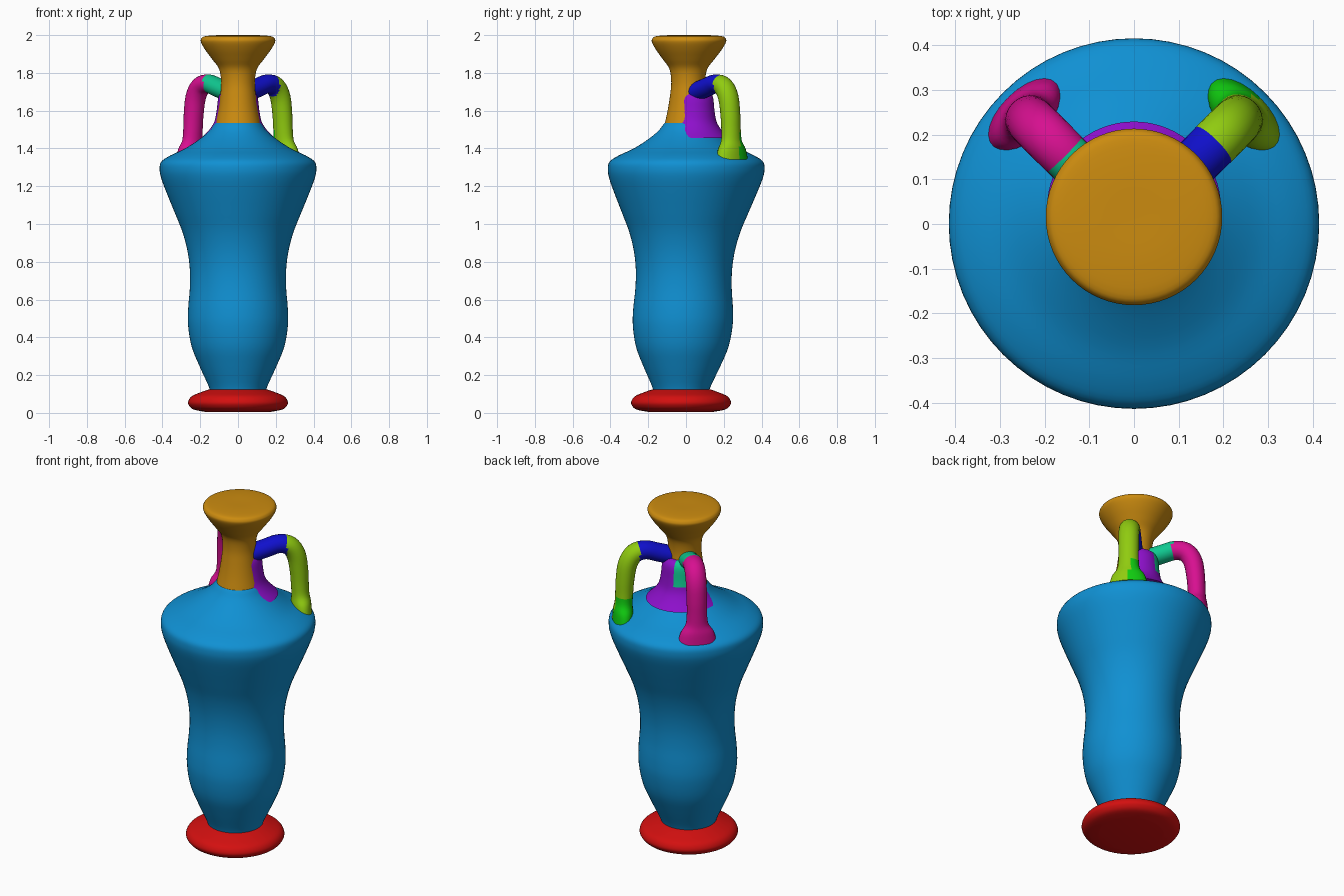
import bpy, bmesh, math
from mathutils import Vector

cube = bpy.data.objects.get("Cube")
if cube:
    bpy.data.objects.remove(cube, do_unlink=True)


def material(name, r, g, b):
    m = bpy.data.materials.new(name)
    m.use_nodes = True
    m.diffuse_color = (r, g, b, 1)
    m.node_tree.nodes["Principled BSDF"].inputs["Base Color"].default_value = (r, g, b, 1)
    return m


LOW = 0.005
blue = material("blue", LOW, 0.28, 0.65)
orange = material("orange", 0.6, 0.26, LOW)
red = material("red", 0.65, LOW, LOW)
pink = material("pink", 0.68, LOW, 0.28)
teal = material("teal", LOW, 0.58, 0.28)
purple = material("purple", 0.27, LOW, 0.6)
navy = material("navy", LOW, LOW, 0.6)
lime = material("lime", 0.28, 0.6, LOW)
green = material("green", LOW, 0.6, LOW)


def smooth_path(points, steps=4):
    """Catmull-Rom curve through points of any dimension."""
    pts = [Vector(p) for p in points]
    pts = [pts[0]] + pts + [pts[-1]]
    out = []
    for a, b, c, d in zip(pts, pts[1:], pts[2:], pts[3:]):
        for i in range(steps):
            t = i / steps
            out.append(0.5 * (2 * b + (c - a) * t + (2 * a - 5 * b + 4 * c - d) * t**2
                              + (3 * b - a - 3 * c + d) * t**3))
    return out + [pts[-1]]


def skin(name, rings, mats, rule=None):
    """Join rings of points into a closed smooth surface."""
    bm = bmesh.new()
    loops = [[bm.verts.new(p) for p in ring] for ring in rings]
    n = len(loops[0])
    for low, high in zip(loops, loops[1:]):
        for i in range(n):
            j = (i + 1) % n
            bm.faces.new((low[i], low[j], high[j], high[i]))
    bm.faces.new(loops[0][::-1])
    bm.faces.new(loops[-1])
    bmesh.ops.recalc_face_normals(bm, faces=bm.faces[:])
    if rule:
        for f in bm.faces:
            f.material_index = rule(f.calc_center_median())
    mesh = bpy.data.meshes.new(name)
    bm.to_mesh(mesh)
    bm.free()
    for m in mats:
        mesh.materials.append(m)
    ob = bpy.data.objects.new(name, mesh)
    bpy.context.collection.objects.link(ob)
    bpy.ops.object.select_all(action="DESELECT")
    ob.select_set(True)
    bpy.context.view_layer.objects.active = ob
    bpy.ops.object.shade_smooth_by_angle(angle=math.radians(40))
    return ob


def lean(z):
    # The vase leans slightly backwards
    return 0.022 * (z - 1.25)


def lathe(name, profile, mats, rule=None, offset=0, sides=64):
    rings = []
    for r, z in smooth_path(profile):
        angles = [2 * math.pi * i / sides for i in range(sides)]
        rings.append([(r * math.cos(a), r * math.sin(a) + lean(z) + offset, z) for a in angles])
    return skin(name, rings, mats, rule)


# Foot disc
lathe("foot", [(0.17, 0.005), (0.235, 0.018), (0.26, 0.04), (0.263, 0.062), (0.245, 0.088),
               (0.2, 0.108), (0.15, 0.125), (0.12, 0.128)], [red])

# Body with waist and shoulder
lathe("body", [(0.145, 0.1), (0.155, 0.14), (0.205, 0.25), (0.245, 0.35), (0.264, 0.46),
               (0.264, 0.55), (0.255, 0.66), (0.255, 0.76), (0.268, 0.86), (0.295, 0.96),
               (0.335, 1.06), (0.376, 1.16), (0.406, 1.24), (0.415, 1.29), (0.406, 1.33),
               (0.36, 1.362), (0.28, 1.4), (0.2, 1.452), (0.15, 1.495), (0.119, 1.535),
               (0.09, 1.55)], [blue])

# Neck with flared, closed rim
lathe("neck", [(0.119, 1.53), (0.105, 1.6), (0.094, 1.68), (0.089, 1.75), (0.1, 1.82),
               (0.135, 1.87), (0.172, 1.92), (0.195, 1.96), (0.195, 1.98), (0.175, 1.994),
               (0.1, 2.0), (0.02, 2.0)], [orange])


# Thickened back of the neck, with a patch beside the right handle
def collar_rule(c):
    angle = math.degrees(math.atan2(c.y, c.x))
    return 1 if 97 < angle < 130 and c.z > 1.57 else 0


lathe("neck_backing", [(0.195, 1.455), (0.155, 1.495), (0.126, 1.54), (0.113, 1.6),
                       (0.104, 1.67), (0.085, 1.7), (0.06, 1.705)],
      [purple, teal], collar_rule, offset=0.03)

# Handle path: distance from axis, height, half thickness, half width
HANDLE = [(0.06, 1.695, 0.05, 0.055), (0.15, 1.722, 0.05, 0.055), (0.22, 1.742, 0.05, 0.055),
          (0.28, 1.727, 0.052, 0.056), (0.317, 1.67, 0.052, 0.056), (0.332, 1.58, 0.05, 0.055),
          (0.337, 1.5, 0.048, 0.055), (0.34, 1.44, 0.048, 0.062), (0.343, 1.395, 0.053, 0.09),
          (0.345, 1.34, 0.055, 0.105)]


def handle(name, side, mats, rule, sides=24):
    out = Vector((side, 1, 0)).normalized()
    across = Vector((-1, side, 0)).normalized() * side
    up = Vector((0, 0, 1))
    path = smooth_path(HANDLE)
    rings = []
    for i, (r, z, thick, wide) in enumerate(path):
        d = path[min(i + 1, len(path) - 1)] - path[max(i - 1, 0)]
        along = (out * d[0] + up * d[1]).normalized()
        normal = along.cross(across)
        centre = out * r + up * z
        angles = [2 * math.pi * k / sides for k in range(sides)]
        rings.append([centre + normal * thick * math.cos(a) + across * wide * math.sin(a)
                      for a in angles])
    return skin(name, rings, mats, lambda c: rule(c, c.dot(out)))


def left_rule(c, reach):
    if c.z < 1.49 and c.y > c.x + 0.015:
        return 2
    return 0 if reach < 0.26 and c.z > 1.6 else 1


def right_rule(c, reach):
    return 0 if reach < 0.21 and c.z > 1.6 else 1


handle("left_handle", 1, [navy, lime, green], left_rule)
handle("right_handle", -1, [teal, pink], right_rule)
